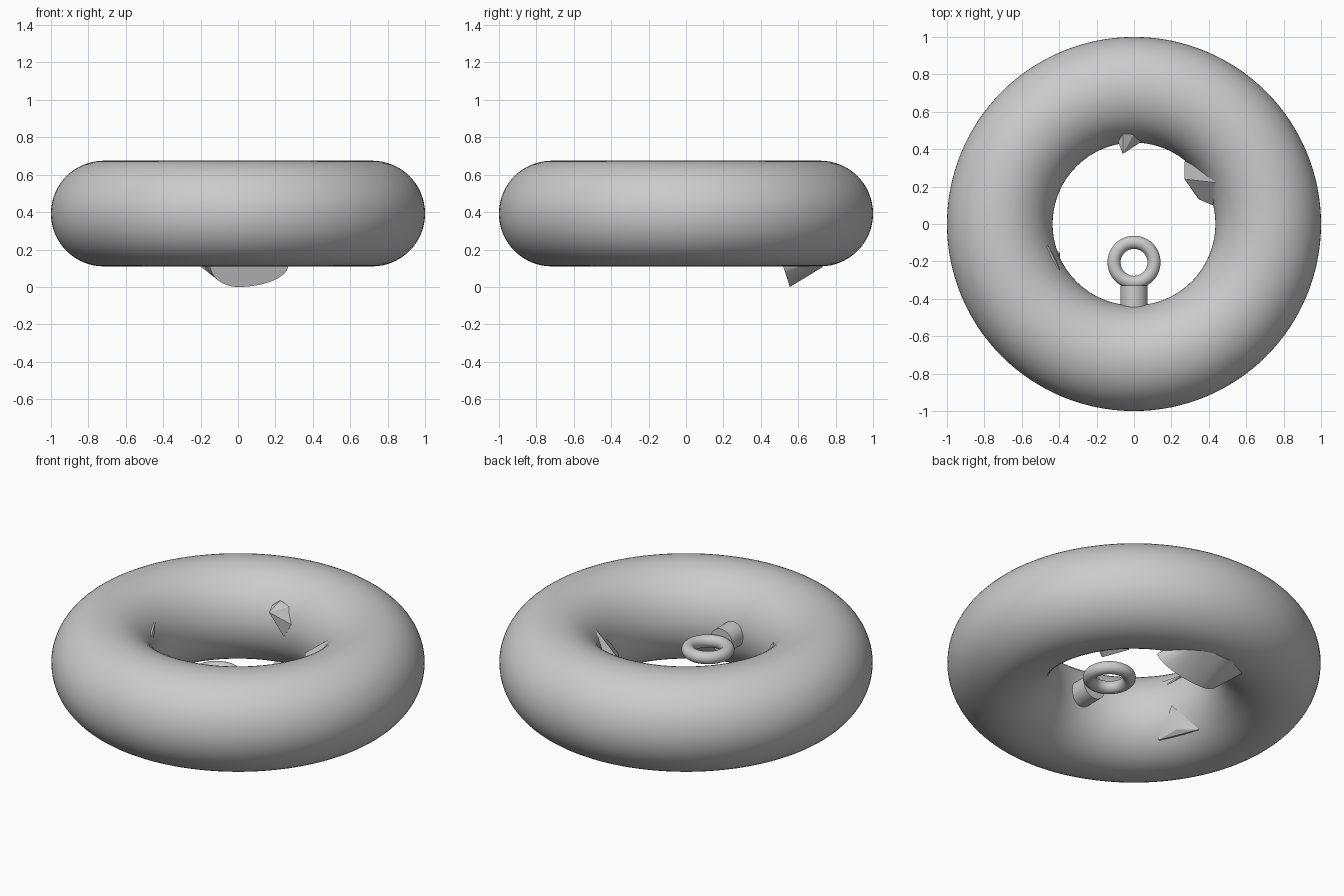
import bpy, bmesh, math
from mathutils import Vector

if "Cube" in bpy.data.objects:
    bpy.data.objects.remove(bpy.data.objects["Cube"])

grey = bpy.data.materials.new("light grey")
grey.diffuse_color = (0.6, 0.6, 0.6, 1)
grey.use_nodes = True
grey.node_tree.nodes["Principled BSDF"].inputs["Base Color"].default_value = grey.diffuse_color
MID = 0.3925  # height of the ring's centre plane


def finish(ob, name, angle=30):
    ob.name = name
    ob.data.materials.append(grey)
    bpy.ops.object.select_all(action='DESELECT')
    ob.select_set(True)
    bpy.context.view_layer.objects.active = ob
    bpy.ops.object.shade_smooth_by_angle(angle=math.radians(angle))


def torus(name, loc, major, minor, seg, ring):
    bpy.ops.mesh.primitive_torus_add(location=loc, major_radius=major, minor_radius=minor,
                                     major_segments=seg, minor_segments=ring)
    finish(bpy.context.object, name, 60)


def chip(name, points, angle=20):
    """Angular piece mostly buried in the ring: hull of a few corner points."""
    bm = bmesh.new()
    for p in points:
        bm.verts.new(p)
    res = bmesh.ops.convex_hull(bm, input=bm.verts)
    loose = [v for v in bm.verts if not v.link_faces]
    bmesh.ops.delete(bm, geom=loose, context='VERTS')
    bmesh.ops.recalc_face_normals(bm, faces=bm.faces)
    me = bpy.data.meshes.new(name)
    bm.to_mesh(me)
    bm.free()
    ob = bpy.data.objects.new(name, me)
    bpy.context.collection.objects.link(ob)
    finish(ob, name, angle)


# Main ring and the small loop hung inside it
torus("main_ring", (0, 0, MID), 0.7175, 0.2825, 128, 64)
torus("small_loop", (0, -0.205, MID), 0.107, 0.035, 64, 24)

# Short peg joining loop and ring
bpy.ops.mesh.primitive_cylinder_add(vertices=48, radius=0.072, depth=0.22,
                                    location=(0, -0.44, MID), rotation=(math.pi / 2, 0, 0))
finish(bpy.context.object, "loop_peg")

# Chips poking through the inner wall
chip("right_chip", [(.45, .22, .57), (.39, .29, .52), (.31, .33, .46), (.27, .335, .40),
                    (.27, .24, .43), (.35, .13, .40), (.42, .10, .43),
                    (.34, .14, .24), (.27, .28, .25), (.55, .38, .40)])
chip("back_chip", [(-.06, .375, .53), (-.085, .44, .54), (.04, .44, .46), (0, .48, .54),
                   (-.06, .48, .56), (0, .43, .38), (0, .62, .45)])
chip("left_upper_chip", [(-.46, -.115, .55), (-.42, -.18, .52), (-.37, -.28, .46),
                         (-.40, -.24, .53), (-.62, -.25, .50)])
chip("left_lower_chip", [(-.41, -.29, .195), (-.395, -.155, .345), (-.505, -.06, .195),
                         (-.435, -.165, .215), (-.62, -.26, .25)])

# Curved wedge under the back of the ring, with a steep flat front face
wedge = []
for i in range(25):
    a = math.pi * i / 24
    c = math.cos(a)
    x = c * (0.27 if c > 0 else 0.15)
    z = 0.12 * (1 - math.sin(a))
    wedge.append((x, 0.555 - z * 0.32, z))
    wedge.append((x * 0.85 - 0.03, 0.66 + 0.07 * math.sin(a), 0.05 + 0.07 * (1 - 0.2 * math.sin(a)) + 0.01 * abs(c)))
wedge += [(-.2, .66, .11), (.1, .66, .28), (-.1, .66, .28)]
chip("bottom_wedge", wedge, 35)
